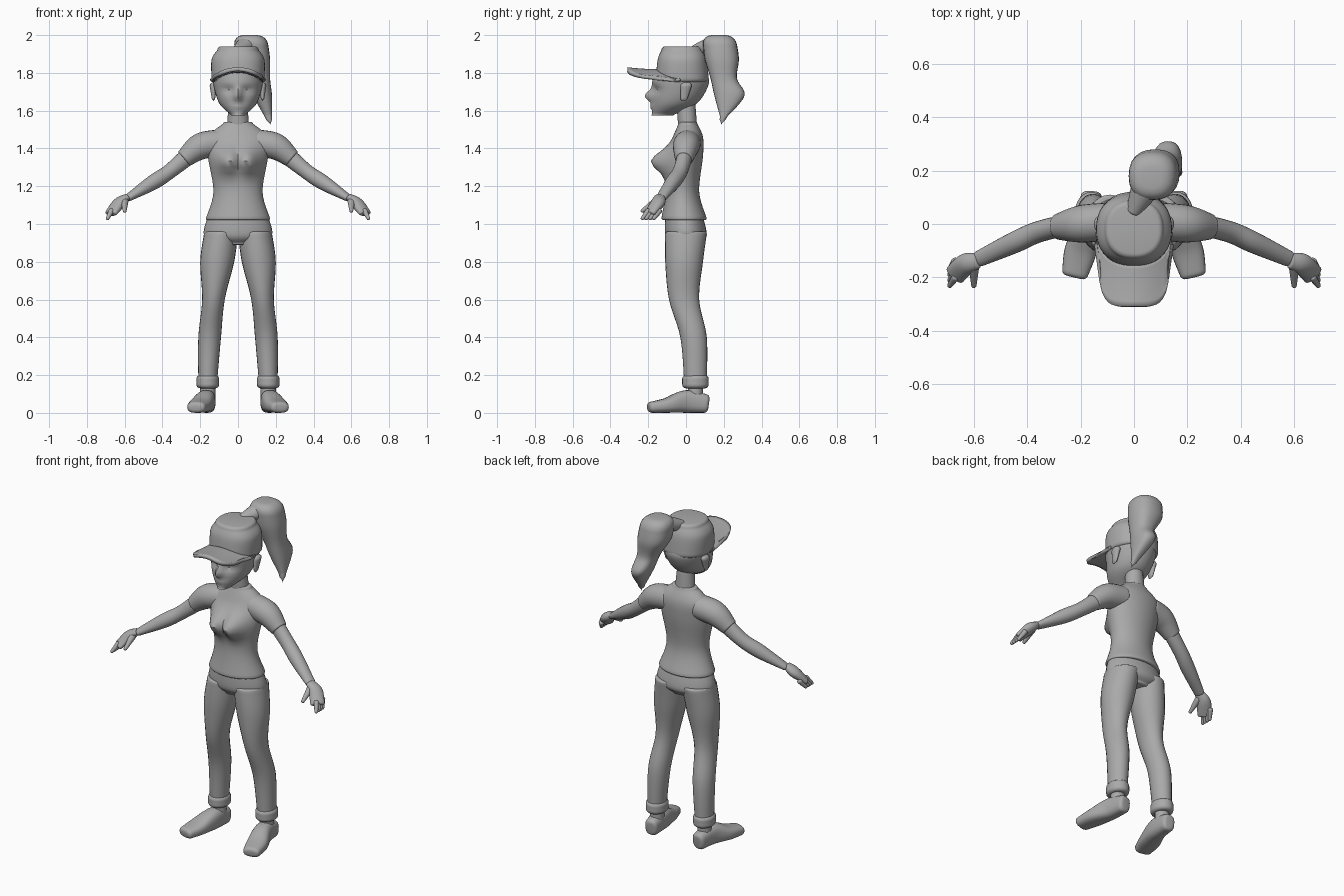
import bpy, bmesh, math
from mathutils import Vector

if "Cube" in bpy.data.objects:
    bpy.data.objects.remove(bpy.data.objects["Cube"], do_unlink=True)

GREY = (.4, .4, .4, 1)
material = bpy.data.materials.new("plain grey")
material.use_nodes = True
material.diffuse_color = GREY
shader = next(node for node in material.node_tree.nodes if node.type == 'BSDF_PRINCIPLED')
shader.inputs["Base Color"].default_value = GREY


def finish(bm, name, mirror=False):
    bmesh.ops.recalc_face_normals(bm, faces=bm.faces)
    mesh = bpy.data.meshes.new(name)
    bm.to_mesh(mesh)
    bm.free()
    mesh.materials.append(material)
    obj = bpy.data.objects.new(name, mesh)
    bpy.context.collection.objects.link(obj)
    if mirror:
        obj.modifiers.new("Mirror", 'MIRROR').use_mirror_merge = False
    bpy.ops.object.select_all(action='DESELECT')
    obj.select_set(True)
    bpy.context.view_layer.objects.active = obj
    bpy.ops.object.shade_smooth_by_angle(angle=math.radians(50))
    return obj


def spline(rows, steps=6):
    """Smooth curve through rows of values."""
    padded = [rows[0], *rows, rows[-1]]
    out = []
    for before, start, end, after in zip(padded, padded[1:], padded[2:], padded[3:]):
        for step in range(steps):
            t = step / steps
            smooth = t * t * (3 - 2 * t)
            out.append([(1 - smooth) * s + smooth * e
                        + t * (1 - t) * ((1 - t) * (e - b) - t * (a - s)) / 2
                        for b, s, e, a in zip(before, start, end, after)])
    return out + [list(rows[-1])]


def rounded_end(end, neighbour, radius):
    """Sections that roll the end of a loft inward."""
    tip = Vector(end[:3])
    outward = (tip - Vector(neighbour[:3])).normalized()
    rolled = []
    for quarter in (1, 2, 3, 4):
        angle = math.pi / 2 * quarter / 4
        inset = radius * (1 - math.cos(angle))
        rolled.append([*(tip + outward * radius * math.sin(angle)),
                       end[3] - inset, end[4] - inset])
    return rolled


def signed_power(value, exponent):
    return math.copysign(abs(value) ** exponent, value)


def loft(name, *rows, roll=.01, level=True, mirror=False, sides=24, power=2, shape=None):
    """Skin oval sections (x, y, z, half width, half depth); level keeps them horizontal."""
    rows = spline(rows)
    head_end = rounded_end(rows[0], rows[1], roll)
    tail_end = rounded_end(rows[-1], rows[-2], roll)
    rows = head_end[::-1] + rows + tail_end
    bm = bmesh.new()
    rings = []
    for i, (x, y, z, width, depth) in enumerate(rows):
        side, up = Vector((1, 0, 0)), Vector((0, 1, 0))
        if not level:
            before, after = rows[max(i - 1, 0)], rows[min(i + 1, len(rows) - 1)]
            along = (Vector(after[:3]) - Vector(before[:3])).normalized()
            side = along.cross(Vector((0, 0, 1))).normalized()
            up = side.cross(along)
        ring = []
        for k in range(sides):
            angle = math.tau * k / sides
            across = signed_power(math.cos(angle), 2 / power) * max(width, .001)
            above = signed_power(math.sin(angle), 2 / power) * max(depth, .001)
            point = Vector((x, y, z)) + side * across + up * above
            if shape:
                point.y += shape(point)
            point.z = max(point.z, 0)
            ring.append(bm.verts.new(point))
        rings.append(ring)
    for lower, upper in zip(rings, rings[1:]):
        for k in range(sides):
            bm.faces.new((lower[k], lower[k - 1], upper[k - 1], upper[k]))
    bm.faces.new(rings[0])
    bm.faces.new(rings[-1])
    return finish(bm, name, mirror)


def bump(point, x, z, wide, tall):
    """Soft mound at a height, repeated on both sides of the centre line."""
    return math.exp(-((abs(point.x) - x) / wide) ** 2 - ((point.z - z) / tall) ** 2)


def bust(point):
    return -.08 * bump(point, .05, 1.33, .06, .06) if point.y < -.03 else 0


def face(point):
    if point.y > -.08:
        return 0
    eye_socket = .02 * bump(point, .05, 1.71, .04, .02)
    nose = .04 * bump(point, 0, 1.68, .02, .03)
    lips = .01 * bump(point, 0, 1.62, .03, .01)
    return eye_socket - nose - lips


# Torso, hips and neck
loft("shirt", (0, -.01, 1.03, .17, .12), (0, -.02, 1.17, .13, .09), (0, -.01, 1.36, .16, .1),
     (0, .01, 1.46, .16, .08), (0, .01, 1.53, .08, .05), sides=48, shape=bust)
loft("hips", (0, -.01, 1.04, .16, .1), (0, 0, .94, .18, .11), (0, 0, .9, .1, .08), sides=32)
loft("neck", (0, .01, 1.5, .06, .05), (0, 0, 1.63, .05, .05))

# Legs, turned-up hems, ankles and shoes
loft("trouser_legs", (.09, 0, .95, .09, .11), (.11, -.01, .8, .09, .1), (.13, -.01, .6, .06, .08),
     (.15, .04, .4, .06, .07), (.16, .05, .17, .05, .06), mirror=True)
loft("trouser_hems", (.16, .05, .15, .06, .07), (.16, .05, .18, .06, .07), roll=.02, mirror=True)
loft("ankles", (.16, .05, .08, .04, .04), (.16, .05, .16, .04, .04), mirror=True)
loft("shoes", (.16, .1, .05, .04, .05), (.17, 0, .06, .05, .06), (.2, -.1, .04, .06, .04),
     (.22, -.18, .03, .05, .03), roll=.02, level=False, mirror=True, power=2.6)

# Sleeves, arms and hands
loft("sleeves", (.1, .01, 1.43, .07, .07), (.2, 0, 1.41, .07, .07), (.28, -.01, 1.35, .05, .05),
     level=False, mirror=True)
loft("arms", (.24, 0, 1.38, .04, .05), (.36, -.03, 1.28, .04, .04), (.45, -.07, 1.22, .04, .04),
     (.58, -.13, 1.14, .03, .02), level=False, mirror=True)
loft("palms", (.59, -.14, 1.14, .03, .02), (.63, -.15, 1.11, .04, .03), (.67, -.19, 1.06, .04, .02),
     level=False, mirror=True)
loft("thumbs", (.6, -.16, 1.12, .02, .02), (.6, -.23, 1.07, .01, .01), level=False, mirror=True)
for place, finger in enumerate(("index", "middle", "ring", "little")):
    knuckle = Vector((.67, -.2 + .02 * place, 1.07))
    tip = knuckle + Vector((.02, -.03, -.04))
    loft(finger + "_fingers", (*knuckle, .015, .015), (*tip, .01, .01),
         level=False, mirror=True, sides=12)

# Head and ears
loft("head", (0, -.12, 1.58, .04, .06), (0, -.06, 1.64, .1, .12), (0, -.03, 1.74, .13, .15),
     (0, -.03, 1.8, .13, .14), sides=64, shape=face)
loft("ears", (.13, -.01, 1.67, .01, .02), (.13, 0, 1.73, .02, .03), roll=.02, mirror=True)

# Cap crown
loft("cap_crown", (0, -.02, 1.77, .14, .14), (0, -.02, 1.87, .14, .13), (0, -.02, 1.92, .11, .11),
     roll=.02, sides=48, power=2.3)

# Cap bill: an arched sheet between the crown and a squared-off front edge
bm = bmesh.new()
strips = []
for column in range(25):
    u = column / 12 - 1
    inner = -.03 - .12 * math.sqrt(1 - u * u)
    outer = -.08 - .23 * math.sqrt(1 - abs(u) ** 5)
    strip = []
    for row in range(9):
        v = row / 8
        arch = 1.81 - .05 * u * u + .01 * v * v
        strip.append(bm.verts.new((.14 * u, inner + (outer - inner) * v, arch)))
    strips.append(strip)
for left, right in zip(strips, strips[1:]):
    for row in range(8):
        bm.faces.new((left[row], right[row], right[row + 1], left[row + 1]))
bill = finish(bm, "cap_bill")
thickness = bill.modifiers.new("Thickness", 'SOLIDIFY')
thickness.thickness = .02
thickness.offset = 0

# Ponytail and the strand that joins it to the cap
loft("ponytail", (.07, .18, 1.95, .09, .09), (.08, .19, 1.87, .09, .09), (.11, .2, 1.77, .06, .07),
     (.13, .23, 1.68, .05, .08), (.16, .2, 1.57, .02, .02), roll=.05, power=2.4)
loft("ponytail_root", (0, .05, 1.92, .03, .03), (.05, .15, 1.95, .06, .05), level=False)
